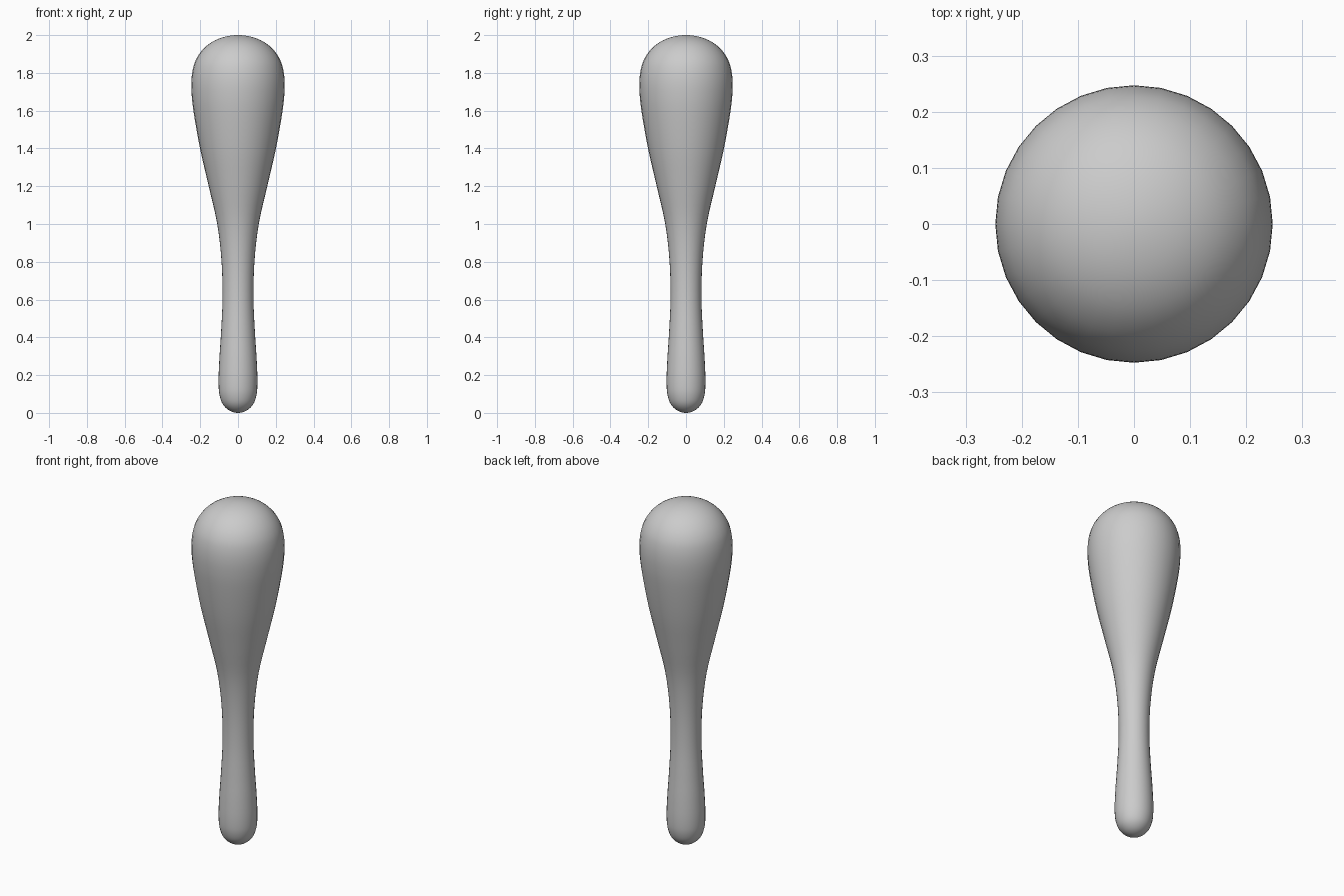
import bpy, bmesh, math
from mathutils import Vector

if "Cube" in bpy.data.objects:
    bpy.data.objects.remove(bpy.data.objects["Cube"])

SEGMENTS = 32
STEPS = 4

# Profile from the handle tip up to the crown: (radius, height)
PROFILE = [(0, 0), (0.045, 0.012), (0.08, 0.045), (0.098, 0.095), (0.103, 0.16),
           (0.099, 0.28), (0.09, 0.42), (0.082, 0.6), (0.087, 0.8), (0.11, 1.0),
           (0.155, 1.2), (0.201, 1.4), (0.236, 1.6), (0.245, 1.68), (0.247, 1.75),
           (0.241, 1.81), (0.227, 1.86), (0.198, 1.91), (0.151, 1.955),
           (0.085, 1.987), (0, 2.0)]


def smooth_profile(points, steps):
    """Centripetal spline through the points, mirrored over the axis at both ends."""
    pts = [Vector(p) for p in points]
    pts = [Vector((-pts[1].x, pts[1].y))] + pts + [Vector((-pts[-2].x, pts[-2].y))]
    out = []
    for a, b, c, d in zip(pts, pts[1:], pts[2:], pts[3:]):
        t0, t1 = 0.0, (b - a).length ** 0.5
        t2 = t1 + (c - b).length ** 0.5
        t3 = t2 + (d - c).length ** 0.5
        for i in range(steps):
            t = t1 + (t2 - t1) * i / steps
            ab = a.lerp(b, (t - t0) / (t1 - t0))
            bc = b.lerp(c, (t - t1) / (t2 - t1))
            cd = c.lerp(d, (t - t2) / (t3 - t2))
            abc = ab.lerp(bc, (t - t0) / (t2 - t0))
            bcd = bc.lerp(cd, (t - t1) / (t3 - t1))
            out.append(abc.lerp(bcd, (t - t1) / (t2 - t1)))
    out.append(pts[-2])
    return out


# Club: one turned body
bm = bmesh.new()
verts = [bm.verts.new((p.x, 0, p.y)) for p in smooth_profile(PROFILE, STEPS)]
edges = [bm.edges.new(pair) for pair in zip(verts, verts[1:])]
bmesh.ops.spin(bm, geom=verts + edges, cent=(0, 0, 0), axis=(0, 0, 1),
               angle=math.tau, steps=SEGMENTS, use_duplicate=False)
bmesh.ops.remove_doubles(bm, verts=bm.verts, dist=0.0001)
bmesh.ops.recalc_face_normals(bm, faces=bm.faces)
for face in bm.faces:
    face.smooth = True

mesh = bpy.data.meshes.new("club")
bm.to_mesh(mesh)
bm.free()
bpy.context.collection.objects.link(bpy.data.objects.new("club", mesh))
